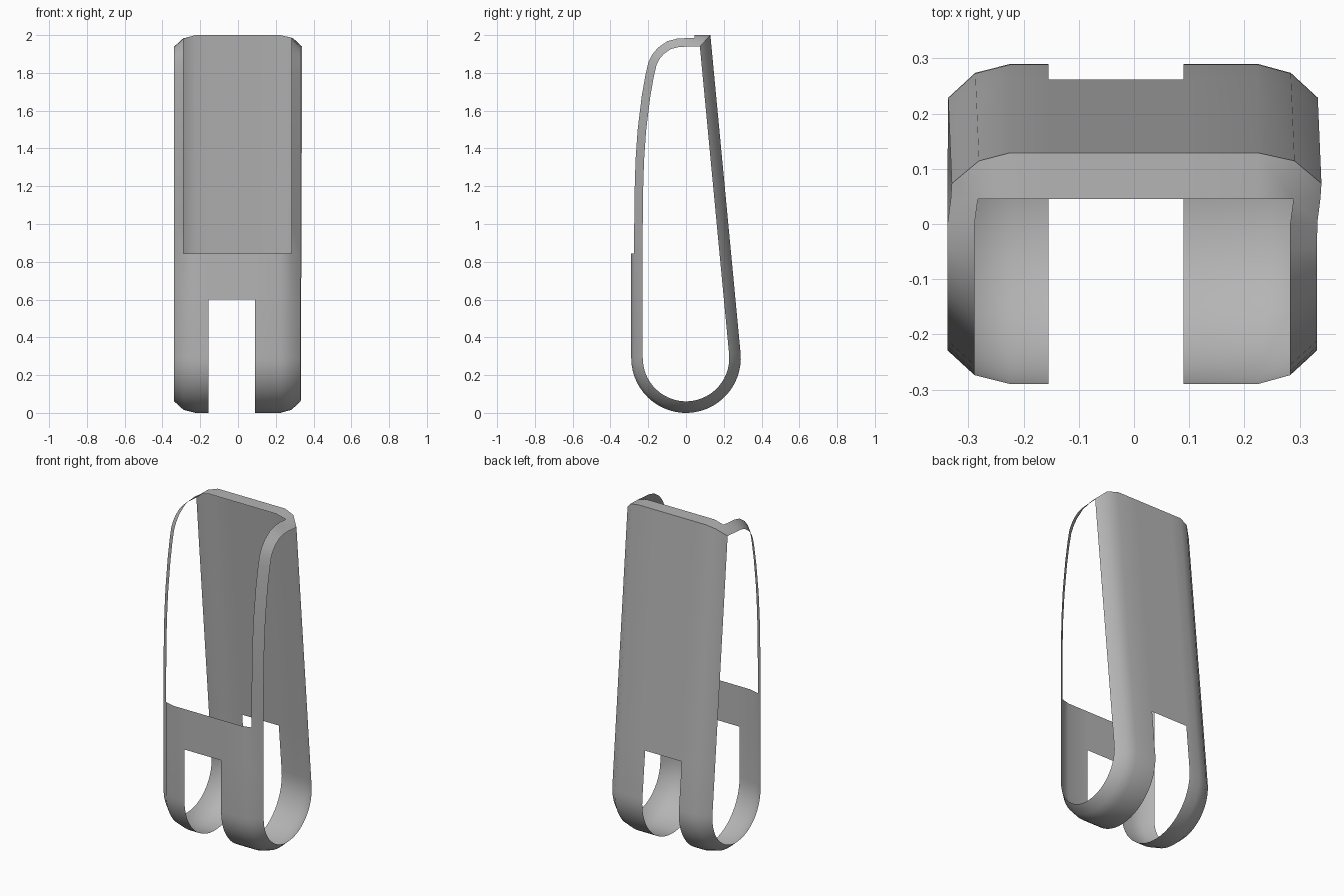
import bpy, bmesh, math
from mathutils import Vector

cube = bpy.data.objects.get("Cube")
if cube:
    bpy.data.objects.remove(cube)

# Plain grey sheet material
grey = bpy.data.materials.new("plain grey")
grey.use_nodes = True
colour = (0.46, 0.46, 0.46, 1)
grey.diffuse_color = colour
grey.node_tree.nodes["Principled BSDF"].inputs["Base Color"].default_value = colour

RADIUS, TOP, CUT, SILL, LIP = 0.29, 2.0, 0.6, 0.845, 0.045
TILT = math.radians(5.3)

# Side outline (y, z): top lip, curved front, round bottom, leaning back
corner = Vector((0.129, TOP))
front = [(LIP, TOP), (0, TOP), (-0.05, 1.997), (-0.105, 1.983), (-0.16, 1.945),
         (-0.192, 1.906), (-0.213, 1.865), (-0.229, 1.8), (-0.25, 1.68),
         (-0.272, 1.5), (-0.283, 1.34), (-0.288, 1.18), (-RADIUS, 1.0),
         (-RADIUS, SILL), (-RADIUS, CUT)]
path = [corner] + [Vector(p) for p in front]
STEPS = 28
for k in range(STEPS + 1):
    a = math.pi + (math.pi + TILT) * k / STEPS
    path.append(Vector((RADIUS * math.cos(a), RADIUS + RADIUS * math.sin(a))))
path.append(path[-1].lerp(corner, (CUT - path[-1].y) / (TOP - path[-1].y)))
n = len(path)


def inward(i):
    """Mitred inward direction at an outline point."""
    d1 = (path[i] - path[i - 1]).normalized()
    d2 = (path[(i + 1) % n] - path[i]).normalized()
    m1, m2 = Vector((-d1.y, d1.x)), Vector((-d2.y, d2.x))
    return (m1 + m2) / (1 + m1.dot(m2))


# Columns across the width (x, inset): rounded edges, slot between two of them
edge = [(0.335, 0.061), (0.286, 0.016), (0.225, 0)]
columns = [(-x, d) for x, d in edge] + [(-0.155, 0), (0.09, 0)] + edge[::-1]
SLOT, WINDOW = 3, range(1, len(columns) - 2)

bm = bmesh.new()
grid = []
for i, p in enumerate(path):
    row = []
    for x, d in columns:
        q = p + inward(i) * d
        # slight sideways lean of the back panel
        lean = 0.008 * q.y / TOP * min(max(q.x / 0.06, 0), 1) - 0.003
        row.append(bm.verts.new((x + (lean if d else 0), q.x, q.y)))
    grid.append(row)

for i in range(n):
    a, b = path[i], path[(i + 1) % n]
    mid = (a + b) / 2
    in_window = mid.x < LIP and mid.y > SILL
    in_slot = mid.y < CUT
    for j in range(len(columns) - 1):
        if (in_window and j in WINDOW) or (in_slot and j == SLOT):
            continue
        r, s = grid[i], grid[(i + 1) % n]
        bm.faces.new((r[j], s[j], s[j + 1], r[j + 1]))

bmesh.ops.delete(bm, geom=[v for v in bm.verts if not v.link_faces], context='VERTS')
mesh = bpy.data.meshes.new("clip_shell")
bm.to_mesh(mesh)
bm.free()
mesh.materials.append(grey)
shell = bpy.data.objects.new("clip_shell", mesh)
bpy.context.collection.objects.link(shell)

# Smooth bends, crisp top corner
bpy.context.view_layer.objects.active = shell
shell.select_set(True)
bpy.ops.object.shade_smooth_by_angle(angle=math.radians(33))
